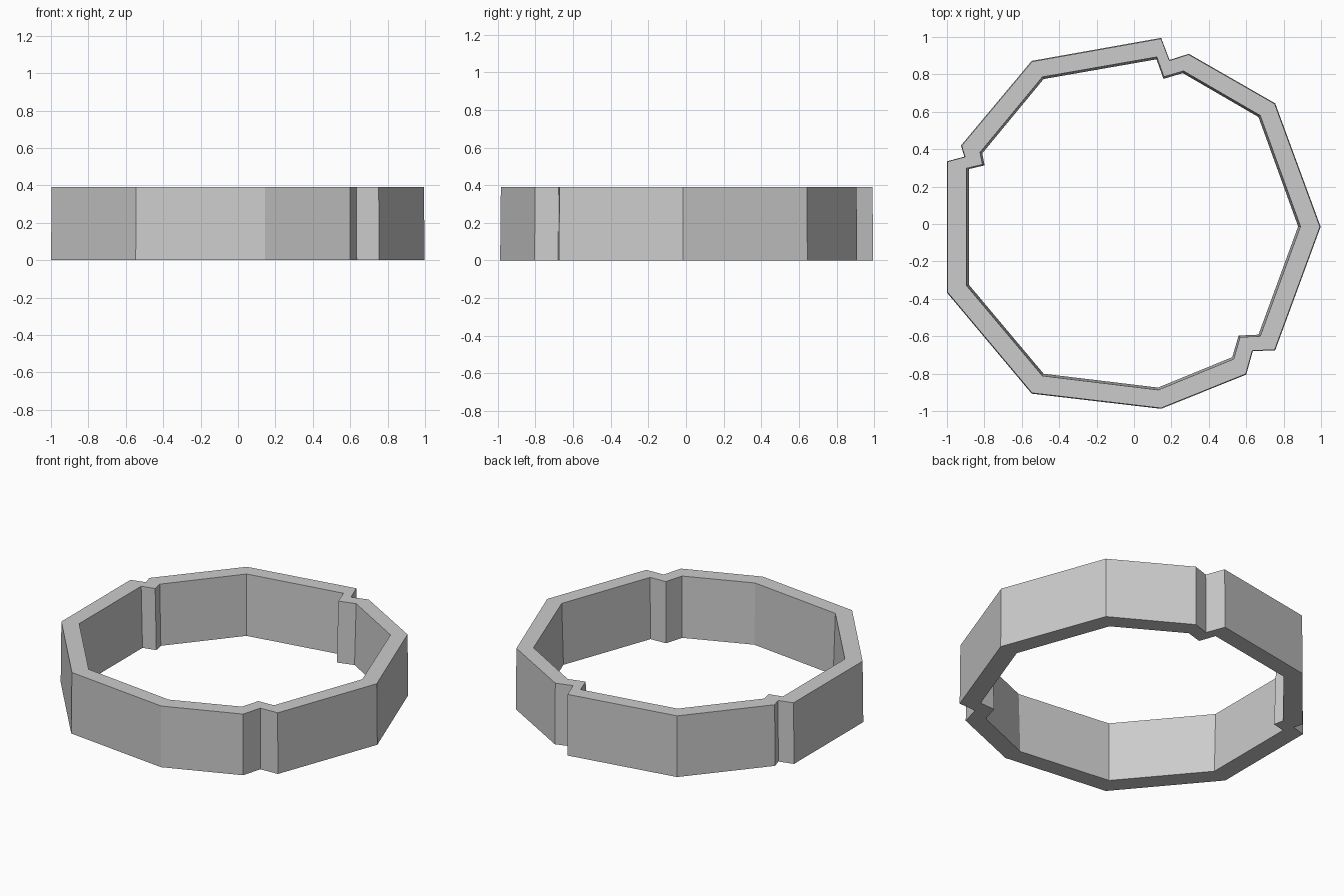
import bpy
import bmesh

HEIGHT = 0.39

# Matching outer and inner outlines: nine-sided ring with three stepped notches
outer = [(0.145, 0.995), (0.19, 0.877), (0.293, 0.91), (0.755, 0.645), (0.998, -0.015),
         (0.755, -0.675), (0.635, -0.68), (0.6, -0.805), (0.145, -0.988), (-0.547, -0.907),
         (-1.0, -0.367), (-1.0, 0.335), (-0.907, 0.36), (-0.925, 0.42), (-0.547, 0.872)]
inner = [(0.122, 0.893), (0.16, 0.787), (0.265, 0.818), (0.675, 0.58), (0.89, -0.013),
         (0.675, -0.6), (0.567, -0.605), (0.533, -0.722), (0.13, -0.887), (-0.49, -0.812),
         (-0.895, -0.33), (-0.895, 0.298), (-0.81, 0.318), (-0.823, 0.383), (-0.49, 0.786)]


def add_loop(bm, outline, scale, z):
    return [bm.verts.new((x * scale, y * scale, z)) for x, y in outline]


# Ring wall: four loops joined around the cross-section, with a slight draft
bm = bmesh.new()
loops = [add_loop(bm, outer, 1.0, 0), add_loop(bm, outer, 0.996, HEIGHT),
         add_loop(bm, inner, 1.0, HEIGHT), add_loop(bm, inner, 0.986, 0)]
n = len(outer)
for k in range(4):
    a, b = loops[k], loops[(k + 1) % 4]
    for i in range(n):
        j = (i + 1) % n
        bm.faces.new((a[i], a[j], b[j], b[i]))
bmesh.ops.recalc_face_normals(bm, faces=bm.faces)

mesh = bpy.data.meshes.new("notched_ring")
bm.to_mesh(mesh)
bm.free()
ring = bpy.data.objects.new("notched_ring", mesh)
bpy.context.collection.objects.link(ring)
